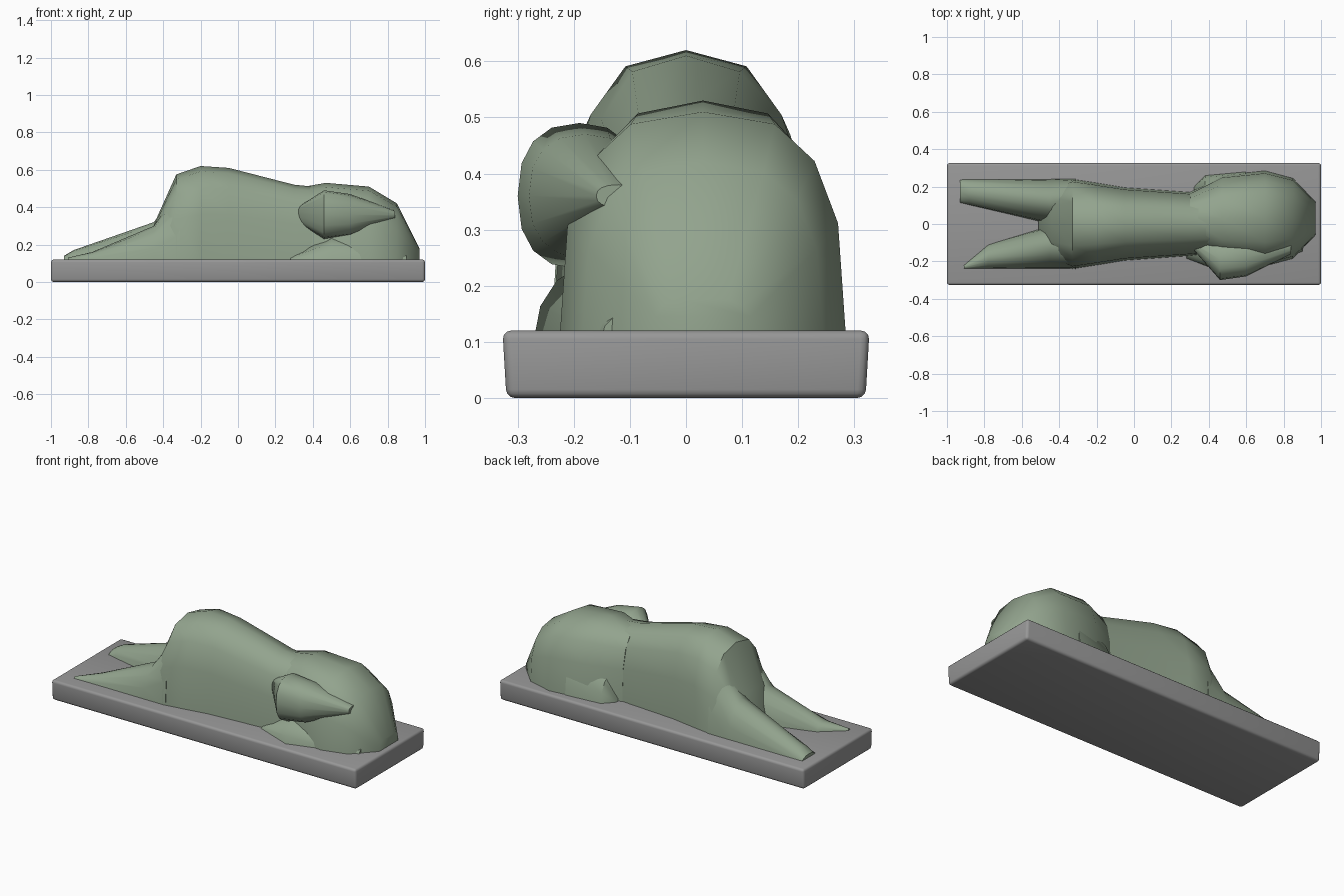
import bpy, bmesh, math

GROUND = 0.12  # top of the plinth
SINK = 0.01    # how far the figure is set into the plinth

default = bpy.data.objects.get("Cube")
if default:
    bpy.data.objects.remove(default, do_unlink=True)


def make_material(name, red, green, blue):
    colour = (red, green, blue, 1)
    material = bpy.data.materials.new(name)
    material.use_nodes = True
    material.diffuse_color = colour
    material.node_tree.nodes["Principled BSDF"].inputs["Base Color"].default_value = colour
    return material


sage = make_material("sage green", 0.29, 0.37, 0.27)
stone = make_material("stone grey", 0.31, 0.31, 0.31)


def finish(name, bm, material):
    """Turn the bmesh into a named, coloured object with sharp edges kept."""
    bmesh.ops.recalc_face_normals(bm, faces=bm.faces)
    mesh = bpy.data.meshes.new(name)
    bm.to_mesh(mesh)
    bm.free()
    mesh.materials.append(material)
    part = bpy.data.objects.new(name, mesh)
    bpy.context.collection.objects.link(part)
    bpy.ops.object.select_all(action="DESELECT")
    part.select_set(True)
    bpy.context.view_layer.objects.active = part
    bpy.ops.object.shade_smooth_by_angle(angle=math.radians(45))


def outline(fullness, closed, steps=8):
    """Superellipse, whole or upper half, as (across, up) pairs."""
    def bulge(value):
        return math.copysign(abs(value) ** (2 / fullness), value)

    count = 2 * steps if closed else steps + 1
    for i in range(count):
        angle = math.pi * i / steps
        yield bulge(math.cos(angle)), bulge(math.sin(angle))


def body_part(name, sections, edge=0, side=0, fullness=2,
              floor=GROUND - SINK, closed=False):
    """Skin outlines along x, each given by its x, width and top.

    Side 0 centres them on the edge line; side 1 or -1 makes the edge
    line their left or right border. Closed ones mirror below the floor.
    """
    bm = bmesh.new()
    rings = []
    for x, width, top in sections:
        ring = []
        for across, up in outline(fullness, closed):
            y = edge + width / 2 * (across - side)
            ring.append(bm.verts.new((x, y, floor + up * (top - floor))))
        rings.append(ring)
    for ring, following in zip(rings, rings[1:]):
        for i in range(len(ring)):
            bm.faces.new((ring[i - 1], ring[i], following[i], following[i - 1]))
    bm.faces.new(rings[0])
    bm.faces.new(rings[-1])
    finish(name, bm, sage)


# Plinth with softened edges, slightly narrower at the bottom
bm = bmesh.new()
bmesh.ops.create_cube(bm, size=2)
for vert in bm.verts:
    upper = vert.co.z > 0
    vert.co.y *= 0.327 if upper else 0.32
    vert.co.z = GROUND if upper else 0
bmesh.ops.bevel(bm, geom=bm.edges[:], offset=0.015, segments=3,
                profile=0.5, affect="EDGES")
finish("plinth", bm, stone)

# Haunches and back, falling from the raised rump
body_part("hips_and_back", [
    (-0.51, 0.1, 0.15),
    (-0.44, 0.38, 0.33),
    (-0.33, 0.48, 0.575),
    (-0.2, 0.44, 0.62),
    (-0.05, 0.39, 0.61),
    (0.3, 0.34, 0.52),
    (0.5, 0.3, 0.5),
], fullness=2.7)

# Broad forequarters with the lowered head
body_part("shoulders_and_head", [
    (0.3, 0.28, 0.5),
    (0.47, 0.46, 0.53),
    (0.7, 0.51, 0.51),
    (0.85, 0.43, 0.42),
    (0.97, 0.18, 0.18),
], edge=0.03, fullness=2.8)

# Stretched hind legs, each with a straight outer border
body_part("left_hind_leg", [
    (-0.93, 0.13, 0.14),
    (-0.88, 0.14, 0.17),
    (-0.45, 0.24, 0.32),
    (-0.31, 0.23, 0.5),
], edge=0.24, side=1)
body_part("right_hind_leg", [
    (-0.91, 0.02, 0.13),
    (-0.78, 0.13, 0.16),
    (-0.45, 0.23, 0.3),
    (-0.31, 0.23, 0.5),
], edge=-0.24, side=-1)

# Raised right shoulder, overhanging the forearm that lies below it
body_part("right_shoulder", [
    (0.32, 0.06, 0.4),
    (0.46, 0.22, 0.49),
    (0.6, 0.2, 0.47),
    (0.84, 0.08, 0.38),
], edge=-0.08, side=1, fullness=2.4, floor=0.36, closed=True)
body_part("right_forearm", [
    (0.28, 0.19, 0.14),
    (0.5, 0.27, 0.25),
    (0.9, 0.15, 0.16),
], side=1)

# Left elbow flaring out behind the shoulder
body_part("left_elbow", [
    (0.32, 0.2, 0.15),
    (0.38, 0.26, 0.28),
    (0.6, 0.28, 0.38),
], side=-1)
